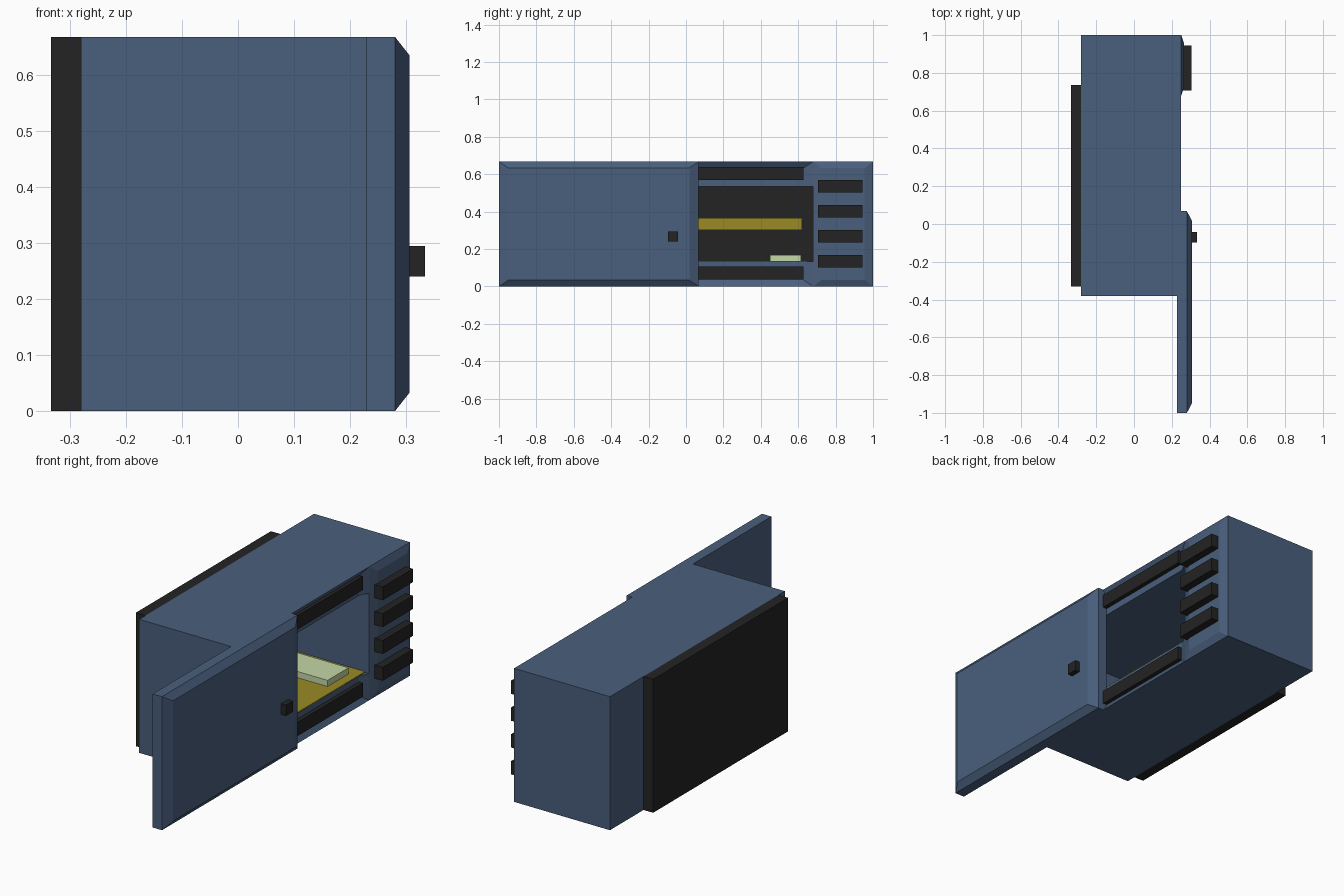
import bpy
import bmesh

default = bpy.data.objects.get("Cube")
if default:
    bpy.data.objects.remove(default, do_unlink=True)


def material(name, color):
    m = bpy.data.materials.new(name)
    m.use_nodes = True
    m.diffuse_color = (*color, 1)
    m.node_tree.nodes["Principled BSDF"].inputs["Base Color"].default_value = (*color, 1)
    return m


BLUE = material("slate blue", (0.068, 0.114, 0.205))
BLACK = material("charcoal", (0.017, 0.017, 0.017))
YELLOW = material("mustard yellow", (0.32, 0.26, 0.018))
GREEN = material("pale green", (0.55, 0.68, 0.38))


def box_mesh(x, y, z):
    """Box between the given (low, high) ranges."""
    bm = bmesh.new()
    bmesh.ops.create_cube(bm, size=1)
    for v in bm.verts:
        v.co = [r[0] if c < 0 else r[1] for c, r in zip(v.co, (x, y, z))]
    return bm


def raise_face(bm, face, depth, inset_y, inset_z):
    """Extrude a +x face by depth with sloped borders."""
    face = bmesh.ops.extrude_discrete_faces(bm, faces=[face])["faces"][0]
    mid = face.calc_center_median()
    for v in face.verts:
        v.co.x += depth
        v.co.y += inset_y if v.co.y < mid.y else -inset_y
        v.co.z += inset_z if v.co.z < mid.z else -inset_z


def side_faces(bm):
    return [f for f in bm.faces if f.normal.x > 0.9]


def finish(name, bm, mat):
    bmesh.ops.recalc_face_normals(bm, faces=bm.faces)
    mesh = bpy.data.meshes.new(name)
    bm.to_mesh(mesh)
    bm.free()
    mesh.materials.append(mat)
    ob = bpy.data.objects.new(name, mesh)
    bpy.context.collection.objects.link(ob)
    return ob


def box(name, x, y, z, mat):
    return finish(name, box_mesh(x, y, z), mat)


HEIGHT = (0, 0.667)

# Body: sunken door area and raised key panel on the side
bm = box_mesh((-0.28, 0.25), (-0.38, 1.0), HEIGHT)
bmesh.ops.bisect_plane(bm, geom=bm.verts[:] + bm.edges[:] + bm.faces[:],
                       plane_co=(0, 0.68, 0), plane_no=(0, 1, 0))
bm.normal_update()
for f in side_faces(bm):
    if f.calc_center_median().y < 0.68:
        raise_face(bm, f, -0.022, 0.05, 0.033)
    else:
        raise_face(bm, f, 0.015, 0.045, 0.035)
body = finish("body", bm, BLUE)

# Cavity cut into the body
cutter = box("cavity_cutter", (-0.27, 0.4), (-0.36, 0.679), (0.133, 0.535), BLUE)
cutter.hide_render = True
mod = body.modifiers.new("cavity", 'BOOLEAN')
mod.operation = 'DIFFERENCE'
mod.solver = 'EXACT'
mod.object = cutter
bpy.context.view_layer.objects.active = body
bpy.ops.object.modifier_apply(modifier=mod.name)
bpy.data.objects.remove(cutter, do_unlink=True)

# Cavity lining and contents
box("cavity_back", (-0.272, -0.265), (-0.36, 0.679), (0.133, 0.535), BLACK)
box("cavity_floor", (-0.265, 0.227), (-0.36, 0.678), (0.131, 0.137), YELLOW)
box("back_strip", (-0.266, -0.24), (-0.31, 0.62), (0.302, 0.365), YELLOW)
box("tray", (-0.2, 0.18), (0.45, 0.615), (0.137, 0.168), GREEN)

# Sliding door with chamfered outer face
bm = box_mesh((0.228, 0.28), (-1.0, 0.068), HEIGHT)
bm.normal_update()
raise_face(bm, side_faces(bm)[0], 0.026, 0.05, 0.033)
finish("door", bm, BLUE)
box("door_knob", (0.3, 0.333), (-0.097, -0.042), (0.24, 0.294), BLACK)

# Door rails
for name, z in (("lower_rail", 0.037), ("upper_rail", 0.57)):
    box(name, (0.22, 0.25), (-0.32, 0.628), (z, z + 0.068), BLACK)

# Column of keys
for i in range(4):
    z = 0.101 + i * 0.134
    box(f"key_{i + 1}", (0.25, 0.305), (0.707, 0.944), (z, z + 0.067), BLACK)

# Rear panel
box("rear_panel", (-0.333, -0.28), (-0.33, 0.735), HEIGHT, BLACK)
